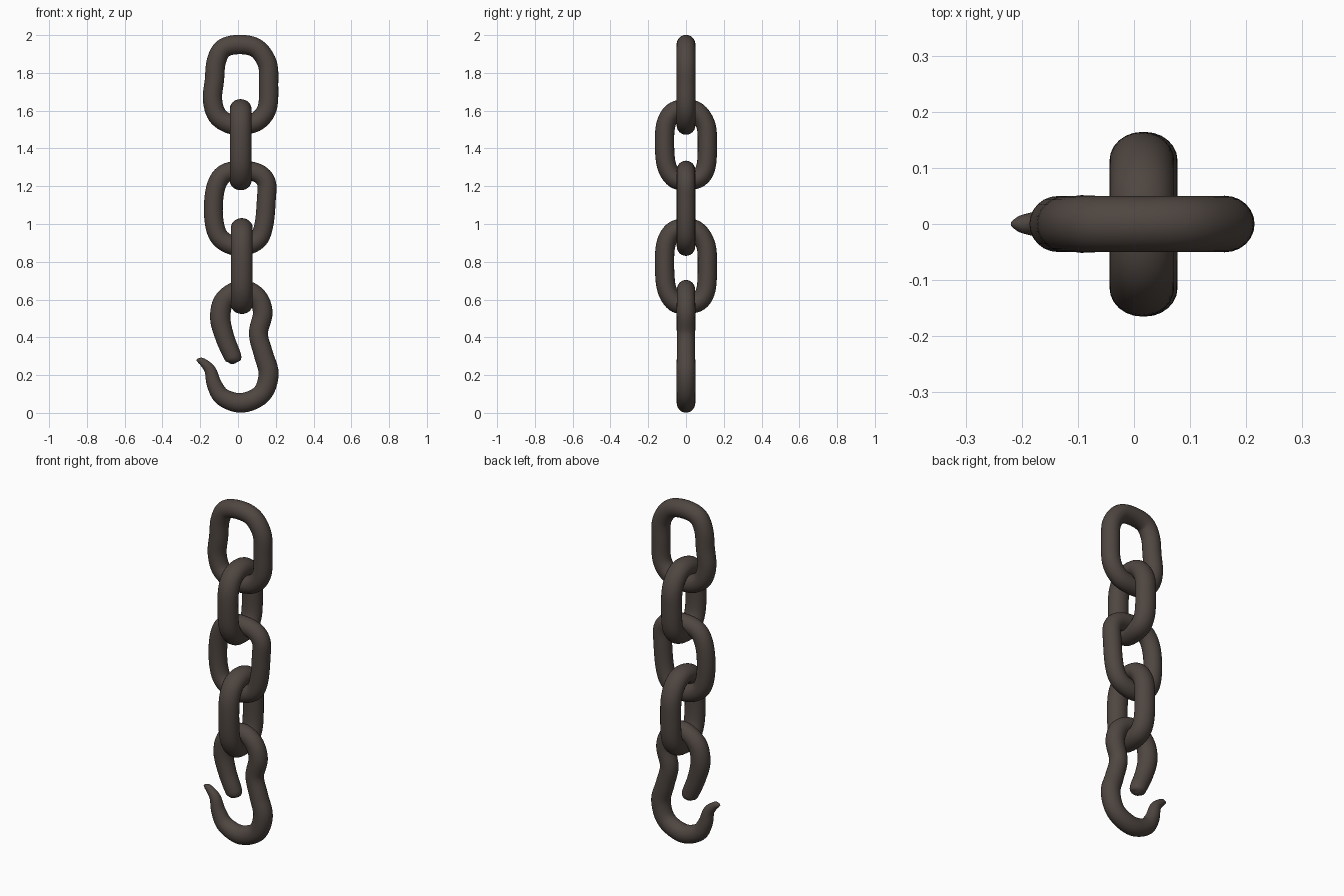
import bpy, bmesh, math
from mathutils import Vector

if "Cube" in bpy.data.objects:
    bpy.data.objects.remove(bpy.data.objects["Cube"])

iron = bpy.data.materials.new("dark_iron_brown")
iron.diffuse_color = (0.078, 0.061, 0.052, 1)
iron.use_nodes = True
iron.node_tree.nodes["Principled BSDF"].inputs["Base Color"].default_value = iron.diffuse_color
SIDES, STEPS = 24, 6


def spline(pts, closed):
    """Catmull-Rom samples through tuples of numbers."""
    vs = [Vector(p) for p in pts]
    n = len(vs)
    get = (lambda i: vs[i % n]) if closed else (lambda i: vs[max(0, min(n - 1, i))])
    out = []
    for i in range(n if closed else n - 1):
        a, b, c, d = (get(i + k) for k in (-1, 0, 1, 2))
        for s in range(STEPS):
            t = s / STEPS
            out.append(0.5 * (2 * b + (c - a) * t + (2 * a - 5 * b + 4 * c - d) * t * t
                              + (3 * b - a - 3 * c + d) * t ** 3))
    if not closed:
        out.append(vs[-1])
    return out


def tube(name, pts, closed, depth, plane="XZ", offset=0.0):
    """Sweep a round bar along (u, z, radius) points; depth scales it across the plane."""
    path = spline(pts, closed)
    n = len(path)
    bm = bmesh.new()
    rings = []
    for i, p in enumerate(path):
        a = path[(i - 1) % n] if closed else path[max(i - 1, 0)]
        b = path[(i + 1) % n] if closed else path[min(i + 1, n - 1)]
        t = Vector((b[0] - a[0], b[1] - a[1])).normalized()
        ring = []
        for k in range(SIDES):
            ang = 2 * math.pi * k / SIDES
            r = max(p[2], 0.002)
            u = p[0] - t.y * r * math.cos(ang)
            z = p[1] + t.x * r * math.cos(ang)
            w = offset + depth * r * math.sin(ang)
            ring.append(bm.verts.new((u, w, z) if plane == "XZ" else (w, u, z)))
        rings.append(ring)
    for i in range(n if closed else n - 1):
        r0, r1 = rings[i], rings[(i + 1) % n]
        for k in range(SIDES):
            m = (k + 1) % SIDES
            bm.faces.new((r0[k], r0[m], r1[m], r1[k]))
    if not closed:
        bm.faces.new(rings[0])
        bm.faces.new(rings[-1])
    bmesh.ops.recalc_face_normals(bm, faces=bm.faces)
    for f in bm.faces:
        f.smooth = True
    me = bpy.data.meshes.new(name)
    bm.to_mesh(me)
    bm.free()
    me.materials.append(iron)
    ob = bpy.data.objects.new(name, me)
    bpy.context.collection.objects.link(ob)


def link(name, pts, r, **kw):
    tube(name, [(u, z, r) for u, z in pts], True, **kw)


# Links facing the front
link("top_link", [(0.008, 1.95), (-0.077, 1.93), (-0.115, 1.86), (-0.125, 1.76),
                  (-0.135, 1.66), (-0.11, 1.575), (-0.045, 1.53), (0.025, 1.525),
                  (0.103, 1.545), (0.155, 1.615), (0.162, 1.74), (0.155, 1.85),
                  (0.098, 1.93)], 0.051, depth=0.98)
link("third_link", [(0.008, 1.285), (-0.077, 1.262), (-0.12, 1.185), (-0.13, 1.05),
                    (-0.105, 0.94), (-0.035, 0.888), (0.04, 0.885), (0.108, 0.92),
                    (0.138, 1.0), (0.15, 1.13), (0.15, 1.22), (0.103, 1.27)],
     0.05, depth=0.98)

# Links facing the side
side = [(0, 1.61), (-0.07, 1.59), (-0.108, 1.52), (-0.113, 1.395), (-0.1, 1.3),
        (-0.058, 1.24), (0, 1.23), (0.069, 1.245), (0.106, 1.305), (0.113, 1.42),
        (0.106, 1.52), (0.063, 1.59)]
link("second_link", side, 0.051, depth=1.13, plane="YZ", offset=0.014)
link("fourth_link", [(y, 0.575 + (z - 1.23) * 1.066) for y, z in side],
     0.051, depth=1.13, plane="YZ", offset=0.02)

# Hook: rounded free end, eye, neck, bowl and tapered tip
tube("hook", [(-0.016, 0.262, 0.004), (-0.018, 0.268, 0.026), (-0.022, 0.285, 0.042),
              (-0.035, 0.315, 0.047), (-0.07, 0.4, 0.05), (-0.094, 0.505, 0.054),
              (-0.07, 0.60, 0.053), (0.02, 0.653, 0.051), (0.10, 0.615, 0.051),
              (0.131, 0.53, 0.052), (0.108, 0.42, 0.05), (0.135, 0.31, 0.051),
              (0.162, 0.205, 0.053), (0.125, 0.1, 0.052), (0.02, 0.053, 0.052),
              (-0.08, 0.083, 0.047), (-0.125, 0.15, 0.04), (-0.147, 0.225, 0.031),
              (-0.185, 0.268, 0.021), (-0.205, 0.277, 0.015), (-0.219, 0.279, 0.004)],
     False, 0.95)
